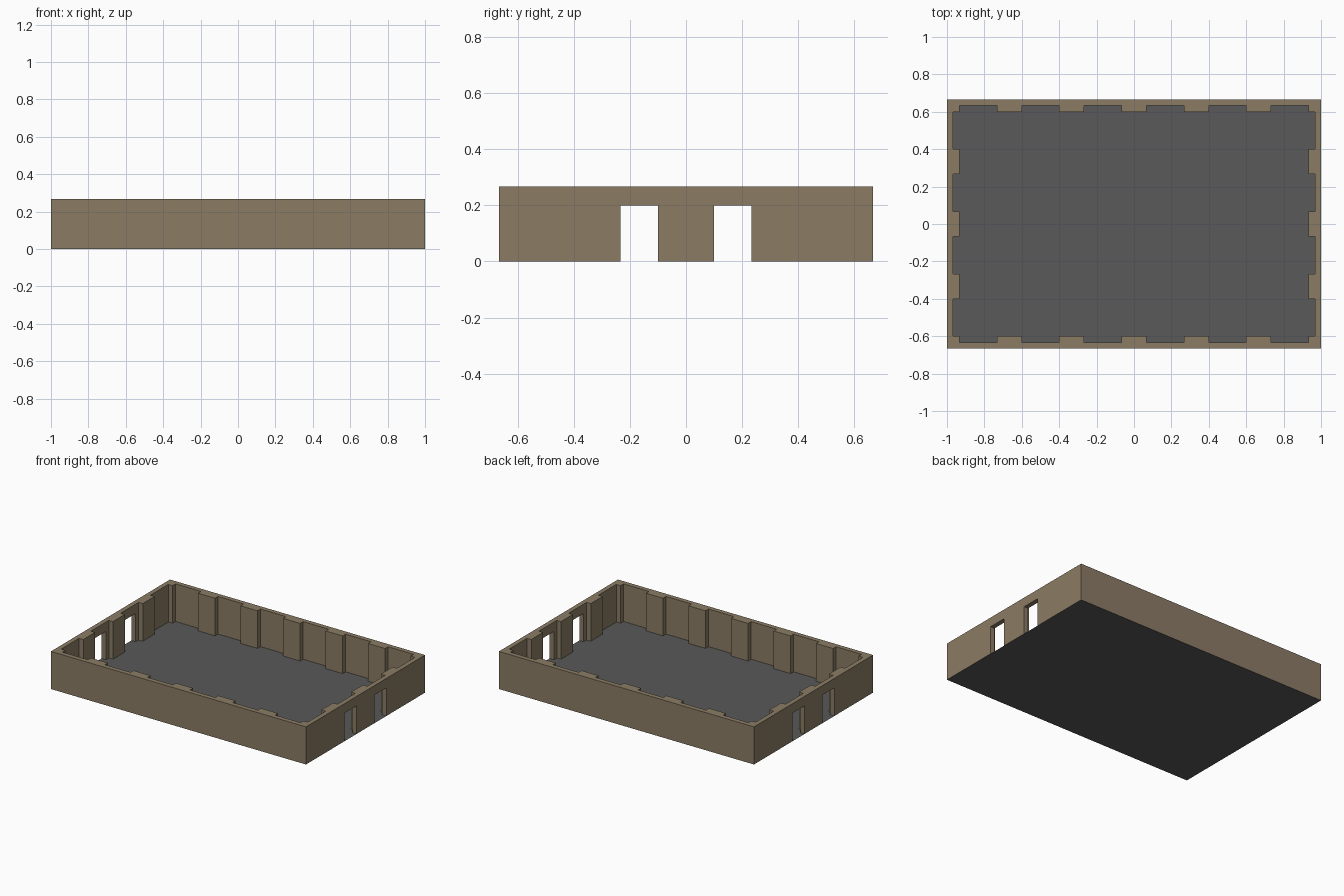
import bpy, bmesh, math

if "Cube" in bpy.data.objects:
    bpy.data.objects.remove(bpy.data.objects["Cube"])

U = 1 / 15                      # one building module


def material(name, rgb):
    m = bpy.data.materials.new(name)
    m.diffuse_color = (*rgb, 1)
    m.use_nodes = True
    m.node_tree.nodes["Principled BSDF"].inputs["Base Color"].default_value = m.diffuse_color
    return m


def add_object(name, bm, mat):
    mesh = bpy.data.meshes.new(name)
    bm.to_mesh(mesh)
    bm.free()
    mesh.materials.append(mat)
    obj = bpy.data.objects.new(name, mesh)
    bpy.context.collection.objects.link(obj)
    return obj


wall_mat = material("tan wall", (0.258, 0.202, 0.130))
floor_mat = material("grey floor", (0.100, 0.100, 0.100))

# Wall layout, in modules: wall bays between pilasters, and doors in the end walls
BAYS_X = [(a, a + 3) for a in (-14, -9, -4, 1, 6, 11)]
BAYS_Y = [(-9, -6), (-4, -1), (1, 4), (6, 9)]
DOORS = [(-3.5, -1.5), (1.5, 3.5)]
DOOR_TOP, WALL_TOP = 3, 4


def within(v, spans):
    return any(a < v < b for a, b in spans)


def solid(x, y, z):
    """True where the walls and pilasters have material."""
    ax, ay = abs(x), abs(y)
    if ax > 15 or ay > 10 or not 0 < z < WALL_TOP:
        return False
    if ax < 14 and ay < 9:                                  # open room
        return False
    if ay < 9.5 and within(x, BAYS_X):                      # long wall bays
        return False
    if ax < 14.5 and within(y, BAYS_Y):                     # end wall bays
        return False
    if ax > 14 and z < DOOR_TOP and within(y, DOORS):       # doorways
        return False
    return True


# Walls: skin of the solid cells on a grid of plan lines
xs = sorted({-15, -14.5, 14.5, 15, *(v for s in BAYS_X for v in s)})
ys = sorted({-10, -9.5, 9.5, 10, *(v for s in BAYS_Y + DOORS for v in s)})
zs = [0, DOOR_TOP, WALL_TOP]
grid = (xs, ys, zs)
bm = bmesh.new()
for i in range(len(xs) - 1):
    for j in range(len(ys) - 1):
        for k in range(len(zs) - 1):
            cell = [(g[n], g[n + 1]) for g, n in zip(grid, (i, j, k))]
            mid = [(a + b) / 2 for a, b in cell]
            if not solid(*mid):
                continue
            for axis in range(3):
                for side in (0, 1):
                    probe = list(mid)
                    probe[axis] = cell[axis][side] + (0.1 if side else -0.1)
                    if solid(*probe) or probe[2] < 0:       # floor closes the underside
                        continue
                    u, v = (axis + 1) % 3, (axis + 2) % 3
                    quad = []
                    for su, sv in ((0, 0), (1, 0), (1, 1), (0, 1)):
                        p = [0, 0, 0]
                        p[axis], p[u], p[v] = cell[axis][side], cell[u][su], cell[v][sv]
                        quad.append(bm.verts.new([c * U for c in p]))
                    bm.faces.new(quad if side else quad[::-1])
bmesh.ops.remove_doubles(bm, verts=bm.verts, dist=1e-5)
bmesh.ops.dissolve_limit(bm, angle_limit=math.radians(1), verts=bm.verts, edges=bm.edges)
add_object("walls", bm, wall_mat)

# Floor: one flat sheet under the whole room
bm = bmesh.new()
bm.faces.new([bm.verts.new((x * U, y * U, 0)) for x, y in
              ((-15, -10), (15, -10), (15, 10), (-15, 10))])
add_object("floor", bm, floor_mat)
